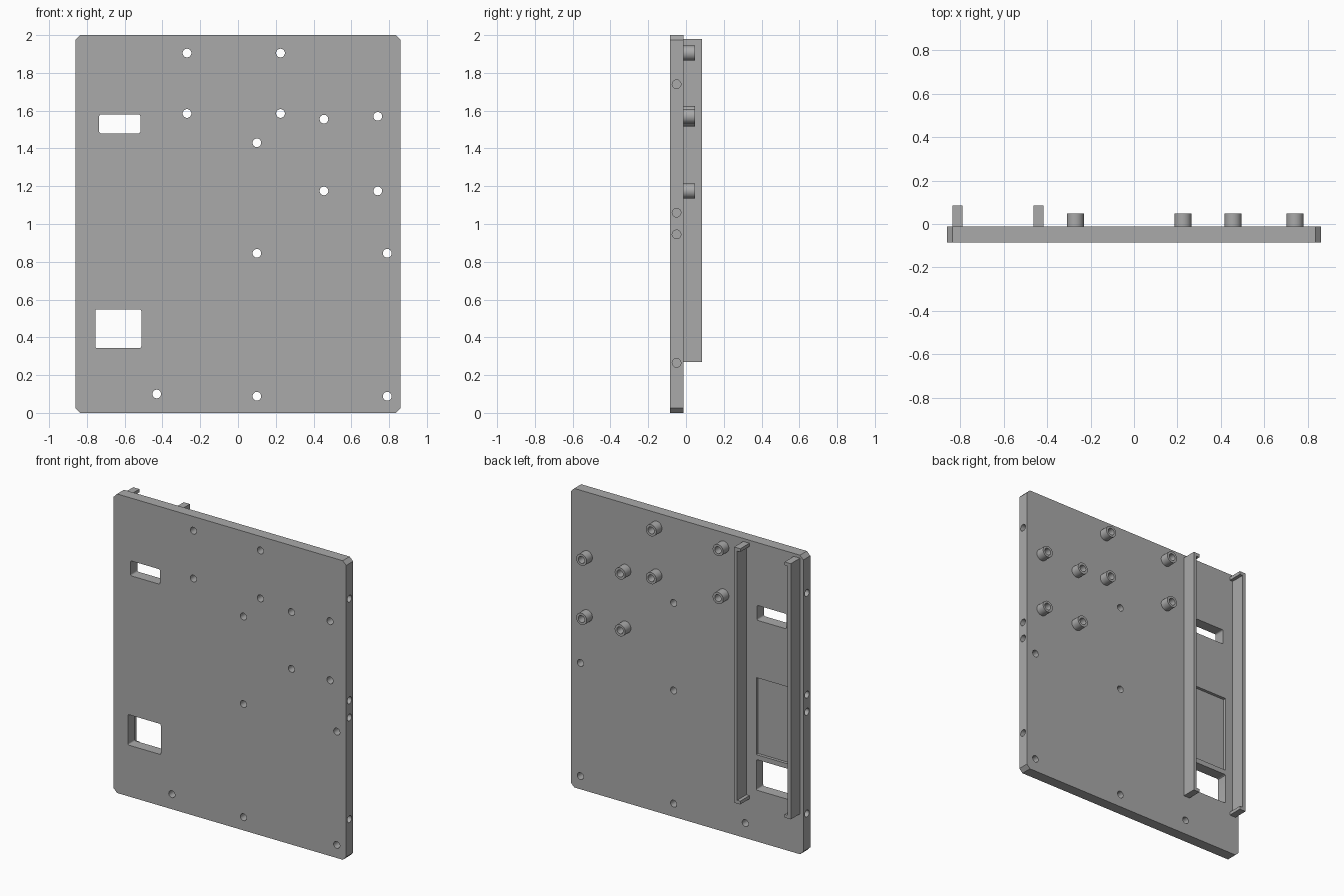
import bpy, bmesh, math
from mathutils import Matrix, Vector

default = bpy.data.objects.get("Cube")
if default:
    bpy.data.objects.remove(default, do_unlink=True)

FRONT, BACK = -0.085, -0.012
WIDTH, HEIGHT = 0.86, 2.0

grey = bpy.data.materials.new("plain grey")
grey.use_nodes = True
COLOUR = (0.4, 0.4, 0.4, 1)
grey.diffuse_color = COLOUR
grey.node_tree.nodes["Principled BSDF"].inputs["Base Color"].default_value = COLOUR


def add_box(bm, x, y, z, bevel=0.0, segments=1):
    """Box from (low, high) pairs, with optional bevel on the edges along y."""
    size = Vector((x[1] - x[0], y[1] - y[0], z[1] - z[0]))
    mid = Vector((sum(x) / 2, sum(y) / 2, sum(z) / 2))
    verts = bmesh.ops.create_cube(
        bm, size=1, matrix=Matrix.Translation(mid) @ Matrix.Diagonal((*size, 1)))["verts"]
    if bevel:
        edges = {e for v in verts for e in v.link_edges
                 if abs(e.verts[0].co.y - e.verts[1].co.y) > 1e-5}
        bmesh.ops.bevel(bm, geom=list(edges), offset=bevel, segments=segments,
                        profile=0.5, affect='EDGES')


def add_cylinder(bm, centre, radius, depth, axis):
    turn = Matrix.Rotation(math.pi / 2, 4, 'X' if axis == 'Y' else 'Y')
    bmesh.ops.create_cone(bm, cap_ends=True, segments=32, radius1=radius, radius2=radius,
                          depth=depth, matrix=Matrix.Translation(centre) @ turn)


def make_object(name, bm):
    bmesh.ops.recalc_face_normals(bm, faces=bm.faces)
    mesh = bpy.data.meshes.new(name)
    bm.to_mesh(mesh)
    bm.free()
    mesh.materials.append(grey)
    obj = bpy.data.objects.new(name, mesh)
    bpy.context.collection.objects.link(obj)
    return obj


def cut(obj, cutter):
    """Subtract the cutter and keep the result as a plain mesh."""
    mod = obj.modifiers.new("cut", 'BOOLEAN')
    mod.operation, mod.solver, mod.object = 'DIFFERENCE', 'EXACT', cutter
    graph = bpy.context.evaluated_depsgraph_get()
    mesh = bpy.data.meshes.new_from_object(obj.evaluated_get(graph))
    obj.modifiers.clear()
    obj.data = mesh


def smooth(obj):
    for face in obj.data.polygons:
        face.use_smooth = True
    obj.data.set_sharp_from_angle(angle=math.radians(30))


# Hole positions (x, z): those with a standoff and plain ones
standoffs = [(-0.27, 1.905), (0.225, 1.905), (-0.27, 1.585), (0.225, 1.585),
             (0.455, 1.555), (0.74, 1.57), (0.455, 1.175), (0.74, 1.175)]
plain_holes = [(0.1, 1.43), (0.1, 0.845), (0.79, 0.845),
               (0.1, 0.088), (0.79, 0.088), (-0.43, 0.1)]
HOLE = 0.023

# Cutter: screw holes, edge holes, windows and shallow pocket
bm = bmesh.new()
for x, z in standoffs + plain_holes:
    add_cylinder(bm, (x, 0, z), HOLE, 0.4, 'Y')
for side in (-1, 1):
    for z in (1.74, 1.06, 0.945, 0.265):
        add_cylinder(bm, (side * WIDTH, -0.05, z), HOLE, 0.2, 'X')
add_box(bm, (-0.735, -0.517), (-0.2, 0.2), (1.48, 1.58), 0.01, 3)
add_box(bm, (-0.755, -0.512), (-0.2, 0.2), (0.343, 0.547), 0.008, 3)
add_box(bm, (-0.755, -0.512), (BACK - 0.02, 0.1), (0.58, 1.095))
cutter = make_object("hole_cutter", bm)
cutter.hide_render = True

# Panel with clipped corners
bm = bmesh.new()
add_box(bm, (-WIDTH, WIDTH), (FRONT, BACK), (0, HEIGHT), 0.025)
panel = make_object("panel", bm)
cut(panel, cutter)
smooth(panel)

# Hollow standoffs on the back
bm = bmesh.new()
for x, z in standoffs:
    add_cylinder(bm, (x, (BACK + 0.048) / 2, z), 0.039, 0.048 - BACK, 'Y')
posts = make_object("standoffs", bm)
cut(posts, cutter)
smooth(posts)

bpy.data.objects.remove(cutter, do_unlink=True)

# Two upright rails with end lips facing each other
LOW, HIGH, LIP = 0.27, 1.98, 0.022
for name, outer, inward in (("right_rail", -0.835, 1), ("left_rail", -0.415, -1)):
    def span(distance):
        return sorted((outer, outer + inward * distance))
    bm = bmesh.new()
    # C-shaped outline swept from the panel to the rail's back face
    a, b, c = outer, outer + inward * 0.023, outer + inward * 0.046
    outline = [(a, LOW), (c, LOW), (c, LOW + LIP), (b, LOW + LIP),
               (b, HIGH - LIP), (c, HIGH - LIP), (c, HIGH), (a, HIGH)]
    face = bm.faces.new([bm.verts.new((x, BACK, z)) for x, z in outline])
    swept = bmesh.ops.extrude_face_region(bm, geom=[face], use_keep_orig=True)["geom"]
    bmesh.ops.translate(bm, vec=(0, 0.085 - BACK, 0),
                        verts=[g for g in swept if isinstance(g, bmesh.types.BMVert)])
    make_object(name, bm)
